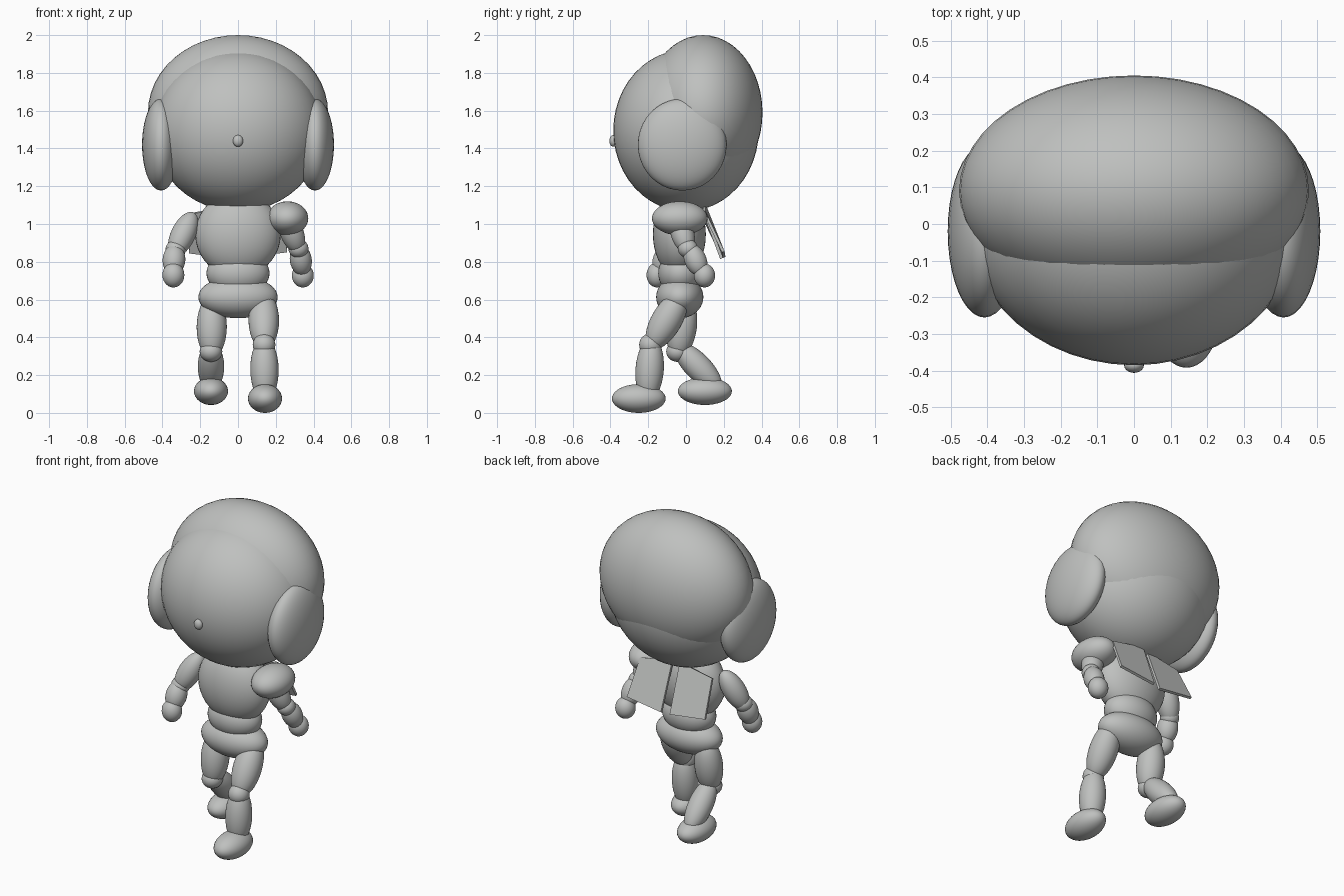
import bpy
import bmesh
from mathutils import Vector

cube = bpy.data.objects.get("Cube")
if cube:
    bpy.data.objects.remove(cube, do_unlink=True)

# Single matte grey
grey = bpy.data.materials.new("plain_grey")
grey.use_nodes = True
colour = (0.52, 0.53, 0.52, 1)
grey.diffuse_color = colour
bsdf = next(n for n in grey.node_tree.nodes if n.type == 'BSDF_PRINCIPLED')
bsdf.inputs["Base Color"].default_value = colour
bsdf.inputs["Roughness"].default_value = 0.7


def add_object(name, bm, smooth):
    mesh = bpy.data.meshes.new(name)
    for face in bm.faces:
        face.smooth = smooth
    bm.to_mesh(mesh)
    bm.free()
    mesh.materials.append(grey)
    obj = bpy.data.objects.new(name, mesh)
    bpy.context.collection.objects.link(obj)
    return obj


def ellipsoid(name, centre, radii, segments=40):
    bm = bmesh.new()
    bmesh.ops.create_uvsphere(bm, u_segments=segments, v_segments=segments // 2, radius=1)
    obj = add_object(name, bm, True)
    obj.location = centre
    obj.scale = radii
    return obj


def limb(name, start, end, radius):
    """Ellipsoid stretched from one point to another."""
    a, b = Vector(start), Vector(end)
    obj = ellipsoid(name, (a + b) / 2, (radius, radius, (b - a).length / 2), 32)
    obj.rotation_mode = 'QUATERNION'
    obj.rotation_quaternion = (b - a).to_track_quat('Z', 'Y')
    return obj


def plate(name, corners, thickness):
    bm = bmesh.new()
    face = bm.faces.new([bm.verts.new(c) for c in corners])
    face.normal_update()
    depth = face.normal * thickness
    ext = bmesh.ops.extrude_face_region(bm, geom=[face], use_keep_orig=True)
    moved = [g for g in ext["geom"] if isinstance(g, bmesh.types.BMVert)]
    bmesh.ops.translate(bm, verts=moved, vec=depth)
    bmesh.ops.recalc_face_normals(bm, faces=bm.faces)
    return add_object(name, bm, False)


# Head
ellipsoid("face", (0, 0, 1.495), (0.45, 0.385, 0.428), 48)
ellipsoid("hair", (0, 0.09, 1.59), (0.477, 0.315, 0.41), 48)
ellipsoid("nose", (0, -0.385, 1.44), (0.027, 0.021, 0.031), 20)

# Body
ellipsoid("chest", (0, -0.035, 0.945), (0.226, 0.14, 0.225))
ellipsoid("belly", (0, -0.03, 0.74), (0.167, 0.117, 0.12))
ellipsoid("pelvis", (0, -0.033, 0.613), (0.21, 0.125, 0.112))
ellipsoid("left_shoulder_pad", (0.262, -0.033, 1.03), (0.11, 0.147, 0.09))

# Ears and back flaps, one per side
for side, s in (("left", 1), ("right", -1)):
    ellipsoid(side + "_ear", (s * 0.408, -0.02, 1.42), (0.1, 0.235, 0.243))
    plate(side + "_back_flap",
          [(s * 0.02, 0.09, 1.1), (s * 0.24, 0.09, 1.06),
           (s * 0.26, 0.19, 0.85), (s * 0.025, 0.195, 0.82)], 0.015)

# Left arm, swung back
limb("left_upper_arm", (0.245, -0.05, 1.06), (0.325, 0.01, 0.85), 0.062)
ellipsoid("left_elbow", (0.32, 0.01, 0.87), (0.053, 0.053, 0.05), 28)
limb("left_forearm", (0.32, 0.015, 0.89), (0.345, 0.085, 0.73), 0.058)
ellipsoid("left_hand", (0.343, 0.098, 0.727), (0.058, 0.056, 0.063), 28)

# Right arm, swung forward
limb("right_upper_arm", (-0.235, -0.02, 1.06), (-0.345, -0.09, 0.83), 0.065)
ellipsoid("right_elbow", (-0.33, -0.085, 0.865), (0.054, 0.053, 0.05), 28)
limb("right_forearm", (-0.333, -0.085, 0.89), (-0.345, -0.145, 0.73), 0.06)
ellipsoid("right_hand", (-0.342, -0.153, 0.73), (0.058, 0.056, 0.066), 28)

# Left leg, stepping forward
limb("left_thigh", (0.135, -0.015, 0.64), (0.138, -0.19, 0.34), 0.081)
ellipsoid("left_knee", (0.138, -0.188, 0.36), (0.06, 0.06, 0.06), 28)
limb("left_shin", (0.138, -0.18, 0.4), (0.142, -0.205, 0.06), 0.075)
ellipsoid("left_foot", (0.143, -0.25, 0.076), (0.09, 0.142, 0.076))

# Right leg, trailing
limb("right_thigh", (-0.138, 0.0, 0.62), (-0.14, -0.045, 0.29), 0.08)
ellipsoid("right_knee", (-0.143, -0.045, 0.325), (0.06, 0.06, 0.055), 28)
limb("right_shin", (-0.143, -0.055, 0.365), (-0.143, 0.18, 0.125), 0.07)
ellipsoid("right_foot", (-0.143, 0.1, 0.115), (0.09, 0.143, 0.073))
